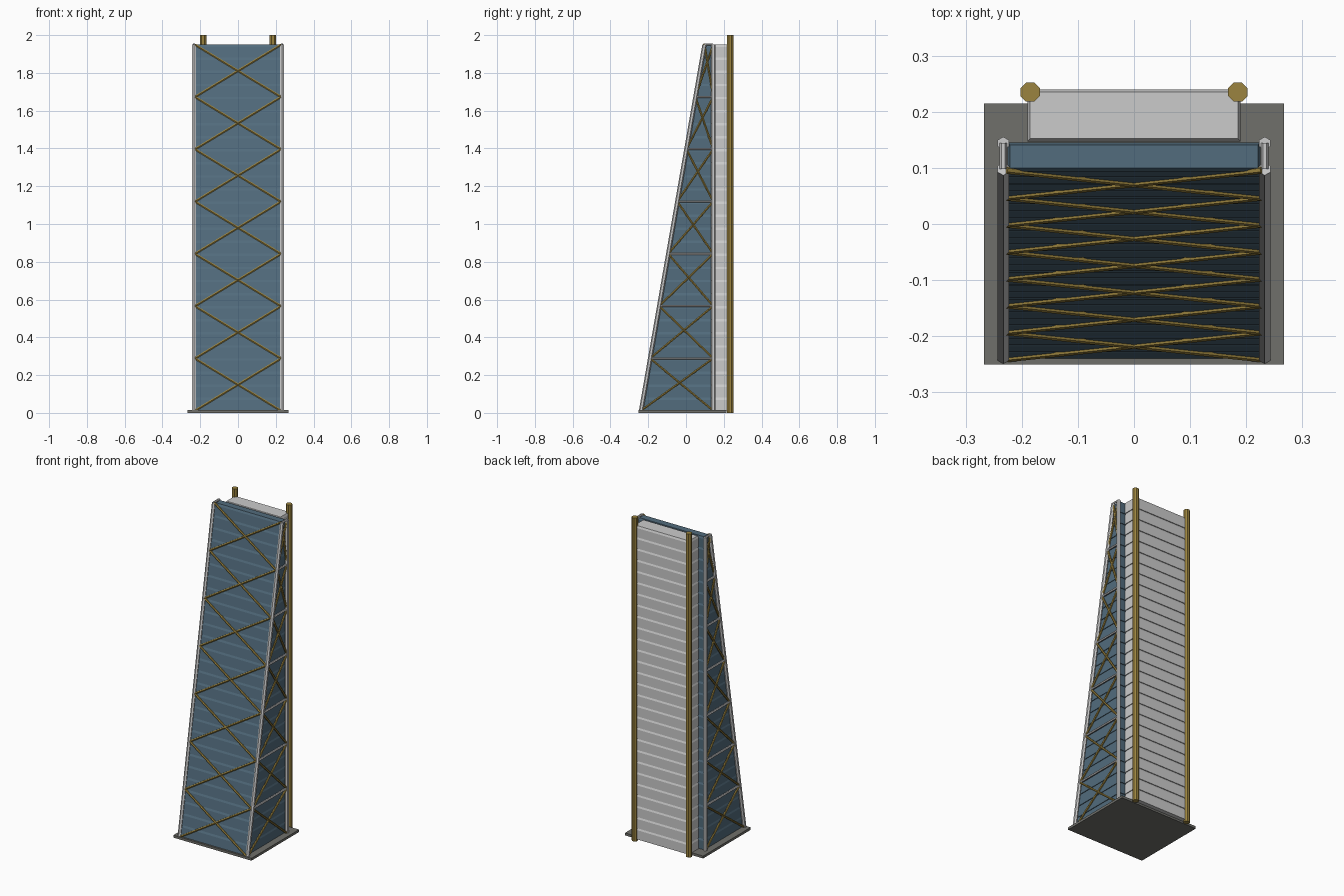
import bpy, bmesh
from mathutils import Vector

if "Cube" in bpy.data.objects:
    bpy.data.objects.remove(bpy.data.objects["Cube"])

BAYS, BOARDS = 7, 28
Z0, Z1 = 0.012, 1.95
LEG_X = 0.233
BACK_Y = 0.144


def mat(name, col):
    m = bpy.data.materials.new(name)
    m.diffuse_color = (*col, 1)
    m.use_nodes = True
    m.node_tree.nodes["Principled BSDF"].inputs["Base Color"].default_value = m.diffuse_color
    return m


BLUE = mat("blue_panel", (0.085, 0.15, 0.205))
BRASS = mat("brass", (0.33, 0.23, 0.05))
DARK = mat("base_grey", (0.16, 0.16, 0.145))


def finish(name, bm, material=None):
    bmesh.ops.recalc_face_normals(bm, faces=bm.faces)
    me = bpy.data.meshes.new(name)
    bm.to_mesh(me)
    bm.free()
    ob = bpy.data.objects.new(name, me)
    bpy.context.collection.objects.link(ob)
    if material:
        me.materials.append(material)
    return ob


def rod(bm, a, b, r, sides=6, turn=0.0):
    """Prism between two points; horizontal end cuts for upright rods."""
    a, b = Vector(a), Vector(b)
    d = (b - a).normalized()
    side = Vector((1, 0, 0)) if abs(d.x) < 0.01 else Vector((0, 1, 0))
    u = (side - d * side.dot(d)).normalized()
    w = d.cross(u)
    from math import cos, sin, tau
    rings = []
    for p in (a, b):
        rings.append([bm.verts.new(p + u * r * cos(turn + tau * i / sides)
                                   + w * r * sin(turn + tau * i / sides)) for i in range(sides)])
    bm.faces.new(rings[0])
    bm.faces.new(rings[1])
    for i in range(sides):
        j = (i + 1) % sides
        bm.faces.new((rings[0][i], rings[0][j], rings[1][j], rings[1][i]))


def clad_tower(name, half_x, front, back, ridge, material=None):
    """Closed shaft of stacked boards, each with a sloped upper lip."""
    bm = bmesh.new()
    step = (Z1 - Z0) / BOARDS
    rings = []

    def ring(z, e):
        x, f, k = half_x + e, front(z) - e, back + e
        rings.append([bm.verts.new(p) for p in ((-x, f, z), (x, f, z), (x, k, z), (-x, k, z))])

    for i in range(BOARDS):
        z = Z0 + i * step
        ring(z, ridge)
        ring(z + step * 0.82, ridge)
        ring(z + step, 0)
    bm.faces.new(rings[0])
    bm.faces.new(rings[-1])
    for a, b in zip(rings, rings[1:]):
        for i in range(4):
            j = (i + 1) % 4
            bm.faces.new((a[i], a[j], b[j], b[i]))
    return finish(name, bm, material)


def front_y(z):
    return -0.238 + 0.336 * (z - Z0) / (Z1 - Z0)


# base plate
bm = bmesh.new()
bmesh.ops.create_cube(bm, size=1)
for v in bm.verts:
    v.co = Vector((v.co.x * 0.535, -0.018 + v.co.y * 0.465, 0.0075 + v.co.z * 0.015))
finish("base_plate", bm, DARK)

# tapered blue shaft and straight rear duct
clad_tower("tapered_shaft", 0.221, lambda z: front_y(z) + 0.002, BACK_Y - 0.003, 0.004, BLUE)
clad_tower("rear_duct", 0.185, lambda z: 0.152, 0.235, 0.005)

# corner legs
for name, y in (("front_legs", front_y), ("back_legs", lambda z: BACK_Y)):
    bm = bmesh.new()
    for s in (-1, 1):
        rod(bm, (s * LEG_X, y(Z0), Z0), (s * LEG_X, y(Z1), Z1), 0.0115, 6, 0.5236)
    finish(name, bm)

# bracing, bay by bay
side_rails, side_braces, front_braces = bmesh.new(), bmesh.new(), bmesh.new()
bay = (Z1 - Z0) / BAYS
for i in range(BAYS):
    a, b = Z0 + i * bay, Z0 + (i + 1) * bay
    for s in (-1, 1):
        x = s * LEG_X
        rod(side_rails, (x, front_y(b), b), (x, BACK_Y, b), 0.0065)
        rod(side_braces, (x, front_y(a), a), (x, BACK_Y, b), 0.0065)
        rod(side_braces, (x, BACK_Y, a), (x, front_y(b), b), 0.0065)
        rod(front_braces, (-s * 0.228, front_y(a) - 0.002, a),
            (s * 0.228, front_y(b) - 0.002, b), 0.0065)
finish("side_rails", side_rails)
finish("side_braces", side_braces, BRASS)
finish("front_braces", front_braces, BRASS)

# tall rear poles
bm = bmesh.new()
for s in (-1, 1):
    rod(bm, (s * 0.185, 0.235, 0), (s * 0.185, 0.235, 2), 0.0185, 8, 0.3927)
finish("rear_poles", bm, BRASS)
